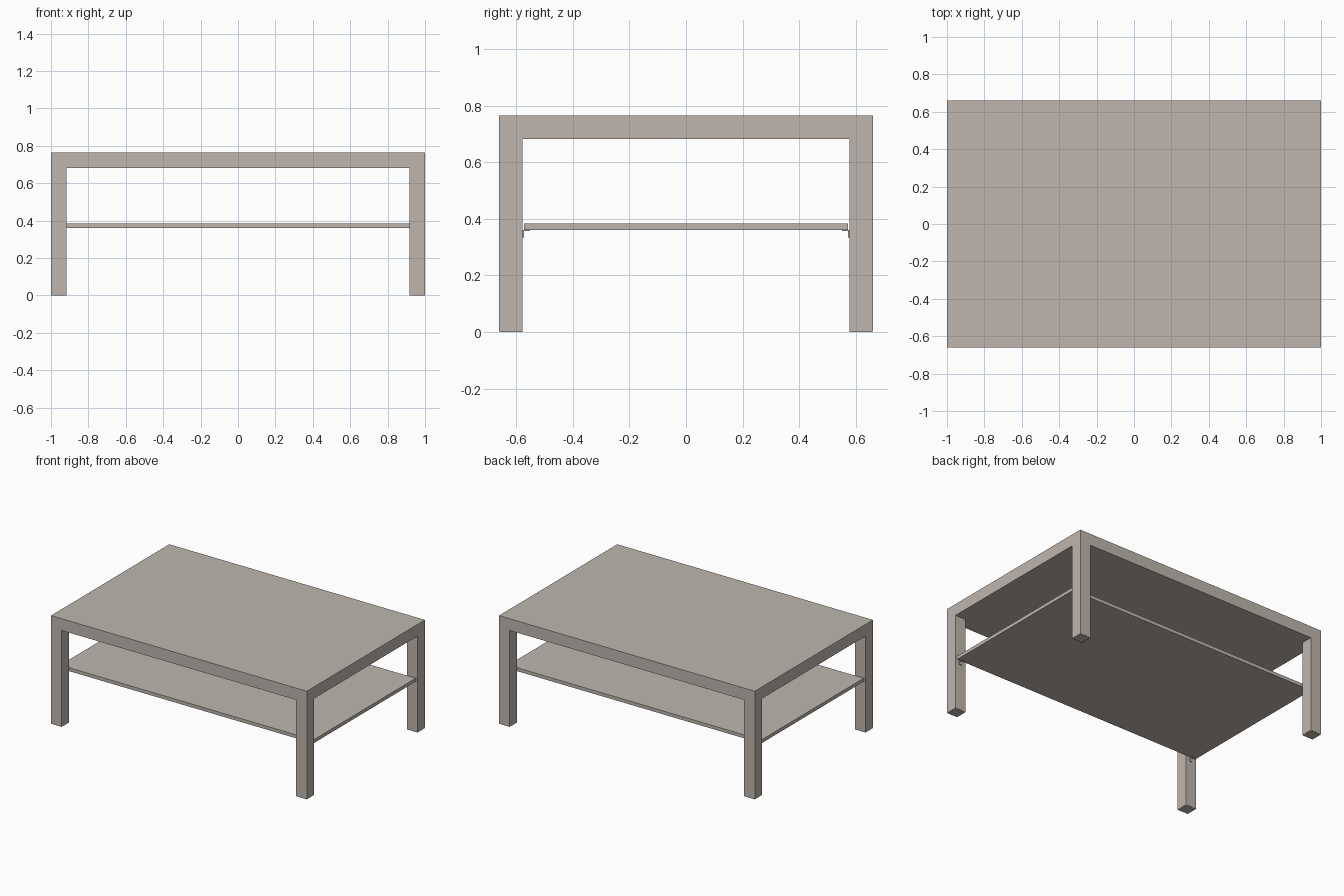
import bpy, bmesh

cube = bpy.data.objects.get("Cube")
if cube:
    bpy.data.objects.remove(cube, do_unlink=True)

# Overall dimensions
HX, HY, HEIGHT = 1.0, 0.66, 0.765
LEG = 0.083
PAD = 0.004
SHELF_TOP, SHELF_BOTTOM = 0.384, 0.36

mat = bpy.data.materials.new("warm_grey_beige")
mat.use_nodes = True
colour = (0.52, 0.47, 0.43, 1)
mat.diffuse_color = colour
bsdf = next(n for n in mat.node_tree.nodes if n.type == 'BSDF_PRINCIPLED')
bsdf.inputs["Base Color"].default_value = colour


def add_object(name, bm):
    bmesh.ops.recalc_face_normals(bm, faces=bm.faces[:])
    mesh = bpy.data.meshes.new(name)
    bm.to_mesh(mesh)
    bm.free()
    mesh.materials.append(mat)
    obj = bpy.data.objects.new(name, mesh)
    bpy.context.collection.objects.link(obj)
    return obj


def add_box(name, low, high):
    bm = bmesh.new()
    bmesh.ops.create_cube(bm, size=1)
    for v in bm.verts:
        v.co = [l + (c + 0.5) * (h - l) for c, l, h in zip(v.co, low, high)]
    return add_object(name, bm)


def extrude_down(bm, faces, z):
    result = bmesh.ops.extrude_face_region(bm, geom=faces)
    for v in result["geom"]:
        if isinstance(v, bmesh.types.BMVert):
            v.co.z = z


# Table top and legs: a three by three plan, thickened, corner cells drawn down
bm = bmesh.new()
xs = (-HX, LEG - HX, HX - LEG, HX)
ys = (-HY, LEG - HY, HY - LEG, HY)
plan = [[bm.verts.new((x, y, HEIGHT)) for y in ys] for x in xs]
for i in range(3):
    for j in range(3):
        bm.faces.new((plan[i][j], plan[i + 1][j], plan[i + 1][j + 1], plan[i][j + 1]))
slab = bmesh.ops.extrude_face_region(bm, geom=bm.faces[:], use_keep_orig=True)
for item in slab["geom"]:
    if isinstance(item, bmesh.types.BMVert):
        item.co.z = HEIGHT - LEG
corners = [f for f in slab["geom"] if isinstance(f, bmesh.types.BMFace)
           and abs(f.calc_center_median().x) > HX - LEG
           and abs(f.calc_center_median().y) > HY - LEG]
extrude_down(bm, corners, PAD)
add_object("table_top_and_legs", bm)

# Lower shelf, held between the front and back legs
add_box("shelf", (-0.99, -0.572, SHELF_BOTTOM), (0.99, 0.572, SHELF_TOP))

# Foot pads and angled shelf brackets, one set per leg
for sx, side in ((1, "left"), (-1, "right")):
    for sy, end in ((-1, "front"), (1, "back")):
        cx, cy = sx * (HX - LEG / 2), sy * (HY - LEG / 2)
        r = LEG / 2 - 0.001
        add_box(f"foot_pad_{end}_{side}", (cx - r, cy - r, 0), (cx + r, cy + r, PAD))

        bm = bmesh.new()
        inner = HY - LEG
        profile = ((0, SHELF_BOTTOM), (0.025, SHELF_BOTTOM), (0.025, 0.356),
                   (0.004, 0.356), (0.004, 0.333), (0, 0.333))
        face = bm.faces.new([bm.verts.new((cx - 0.012, sy * (inner - d), z))
                             for d, z in profile])
        swept = bmesh.ops.extrude_face_region(bm, geom=[face], use_keep_orig=True)
        for item in swept["geom"]:
            if isinstance(item, bmesh.types.BMVert):
                item.co.x += 0.024
        add_object(f"shelf_bracket_{end}_{side}", bm)
